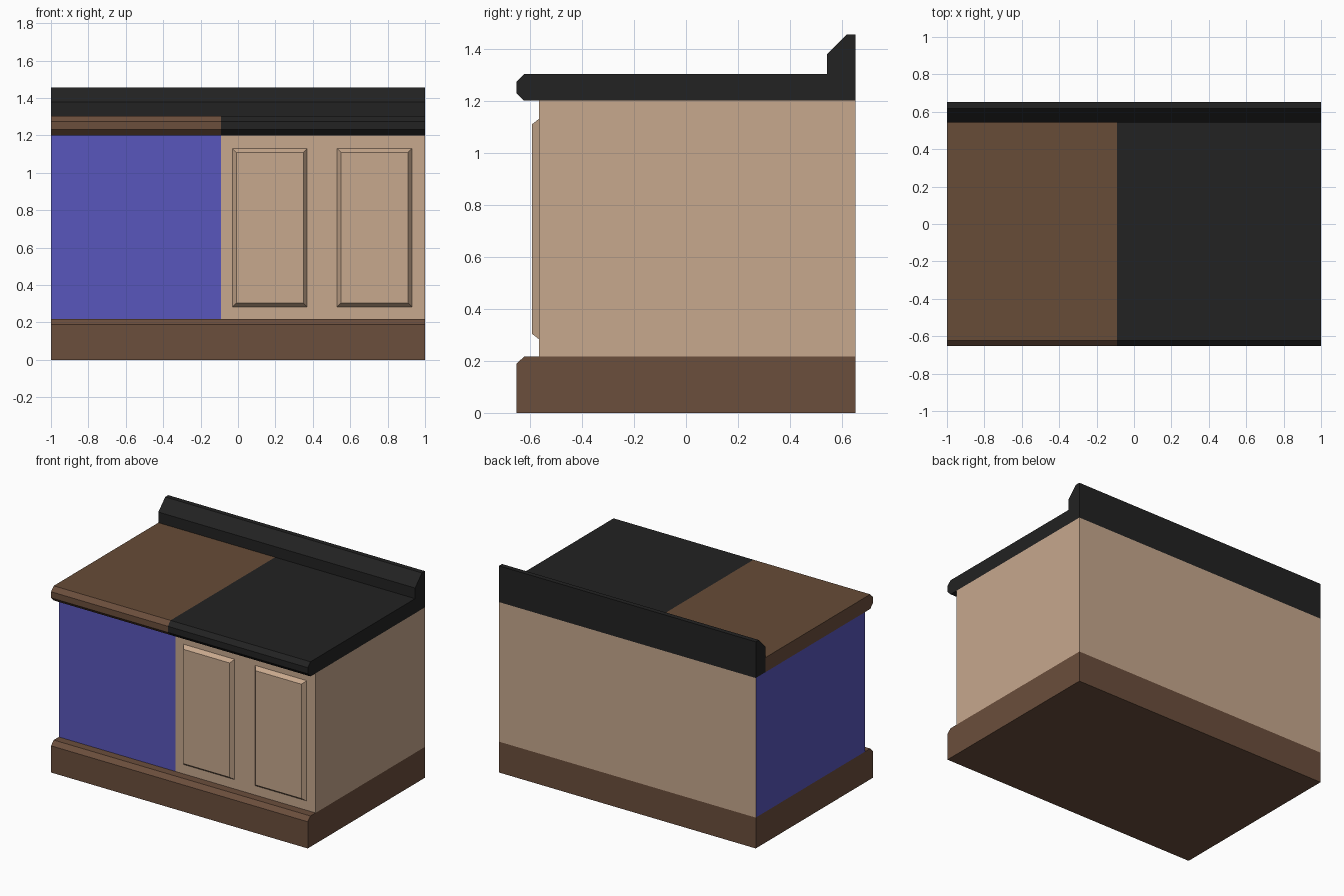
import bpy
import bmesh

if "Cube" in bpy.data.objects:
    bpy.data.objects.remove(bpy.data.objects["Cube"])


def lin(v):
    v /= 255
    return v / 12.92 if v <= 0.04045 else ((v + 0.055) / 1.055) ** 2.4


def material(name, r, g, b):
    m = bpy.data.materials.new(name)
    m.diffuse_color = (lin(r), lin(g), lin(b), 1)
    m.use_nodes = True
    m.node_tree.nodes["Principled BSDF"].inputs["Base Color"].default_value = m.diffuse_color
    return m


beige = material("beige_paint", 199, 168, 141)
blue = material("blue_paint", 89, 86, 188)
brown = material("brown_wood", 107, 78, 60)
top_brown = material("counter_wood", 103, 76, 55)
black = material("black_stone", 34, 34, 34)


def finish(name, bm, mats):
    bmesh.ops.recalc_face_normals(bm, faces=bm.faces[:])
    mesh = bpy.data.meshes.new(name)
    bm.to_mesh(mesh)
    bm.free()
    for m in mats:
        mesh.materials.append(m)
    ob = bpy.data.objects.new(name, mesh)
    bpy.context.collection.objects.link(ob)
    return ob


def extrude_x(name, profile, x0, x1, mats, rule=None):
    """Sweep a closed (y, z) profile from x0 to x1."""
    bm = bmesh.new()
    face = bm.faces.new([bm.verts.new((x0, y, z)) for y, z in profile])
    new = bmesh.ops.extrude_face_region(bm, geom=[face])["geom"]
    verts = [v for v in new if isinstance(v, bmesh.types.BMVert)]
    bmesh.ops.translate(bm, verts=verts, vec=(x1 - x0, 0, 0))
    bmesh.ops.recalc_face_normals(bm, faces=bm.faces[:])
    if rule:
        for f in bm.faces:
            f.material_index = rule(f)
    return finish(name, bm, mats)


FRONT, BACK, LIP, BODY = -0.652, 0.652, -0.622, -0.565
SPLIT, SPLASH = -0.09, 0.542

# Plinth with chamfered front edge
extrude_x("plinth", [(FRONT, 0), (BACK, 0), (BACK, 0.217), (LIP, 0.217),
                     (FRONT, 0.188)], -1, 1, [brown])

# Cabinet body: the left part is blue on its front and left side
body = [(BODY, 0.217), (BACK, 0.217), (BACK, 1.2), (BODY, 1.2)]
extrude_x("cabinet_left", body, -1, SPLIT, [beige, blue],
          lambda f: int(f.normal.y < -0.5 or f.normal.x < -0.5))
extrude_x("cabinet_right", body, SPLIT, 1, [beige])

# Countertop in two materials with chamfered front edge
counter = [(LIP, 1.2), (SPLASH, 1.2), (SPLASH, 1.303), (LIP, 1.303),
           (FRONT, 1.273), (FRONT, 1.23)]
extrude_x("counter_wood", counter, -1, SPLIT, [brown, top_brown],
          lambda f: int(f.normal.z > 0.9))
extrude_x("counter_stone", counter, SPLIT, 1, [black])

# Backsplash
extrude_x("backsplash", [(SPLASH, 1.2), (BACK, 1.2), (BACK, 1.455),
                         (0.618, 1.455), (SPLASH, 1.378)], -1, 1, [black])

# Raised door panels with sloped borders
for name, cx in (("door_panel_inner", 0.17), ("door_panel_outer", 0.73)):
    bm = bmesh.new()
    rings = []
    for y, inset in ((BODY, 0), (-0.592, 0.021)):
        w, z0, z1 = 0.2 - inset, 0.283 + inset, 1.13 - inset
        rings.append([bm.verts.new((cx + sx * w, y, z)) for sx, z in
                      ((-1, z0), (1, z0), (1, z1), (-1, z1))])
    for i in range(4):
        j = (i + 1) % 4
        bm.faces.new((rings[0][i], rings[0][j], rings[1][j], rings[1][i]))
    bm.faces.new(rings[1])
    bm.faces.new(rings[0][::-1])
    finish(name, bm, [beige])
